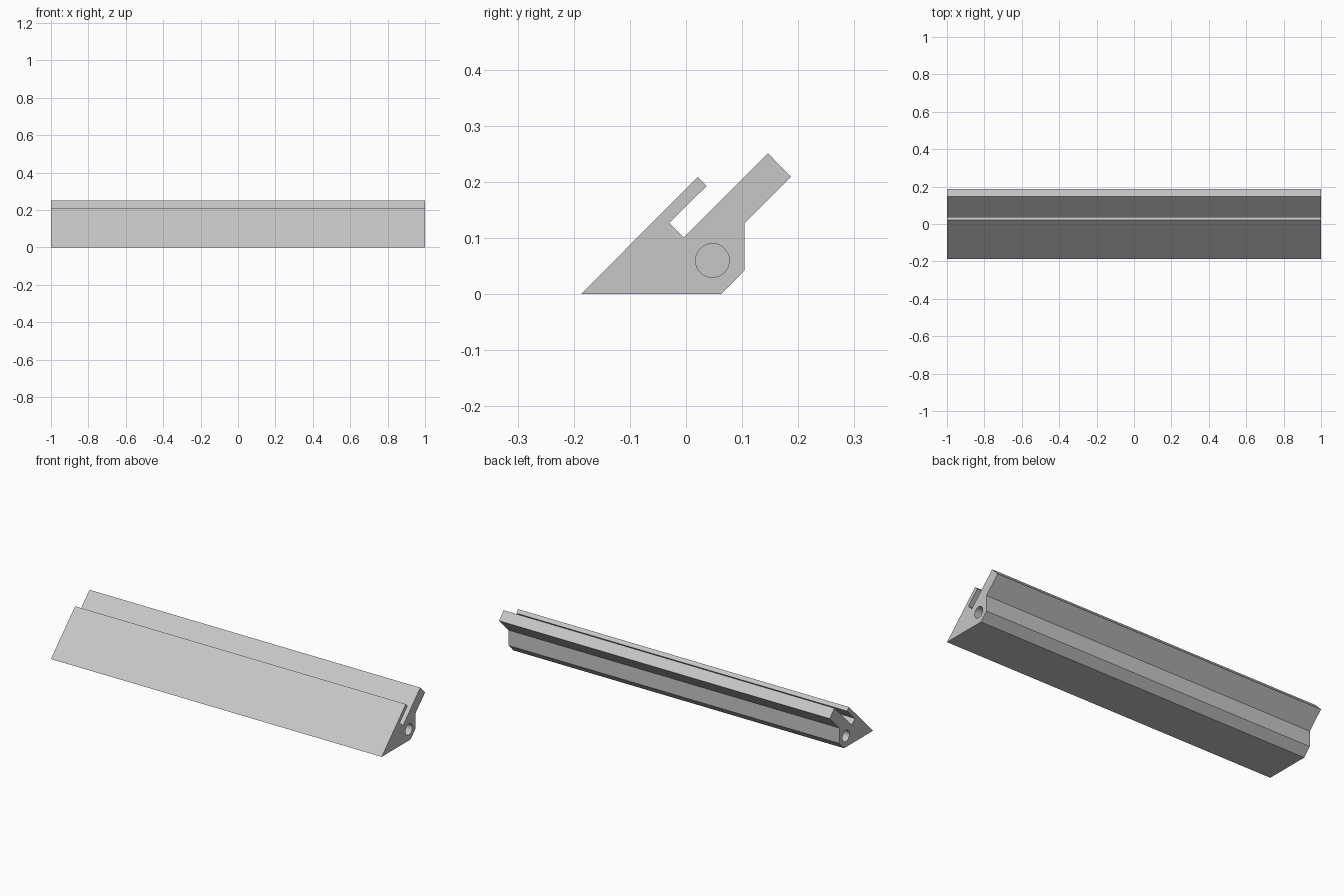
import bpy, bmesh, math

cube = bpy.data.objects.get("Cube")
if cube:
    bpy.data.objects.remove(cube, do_unlink=True)

HALF = 1.0
HOLE_Y, HOLE_Z, HOLE_R, HOLE_DEPTH = 0.047, 0.06, 0.03, 0.2

grey = bpy.data.materials.new("light grey")
grey.use_nodes = True
colour = (0.57, 0.57, 0.57, 1)
grey.diffuse_color = colour
grey.node_tree.nodes["Principled BSDF"].inputs["Base Color"].default_value = colour

# Cross-section of the rail (y, z): sloped front, slot, back tongue, chamfered foot
profile = [(-0.187, 0), (0.063, 0), (0.104, 0.042), (0.104, 0.126),
           (0.187, 0.209), (0.146, 0.251), (-0.004, 0.101), (-0.03, 0.127),
           (0.037, 0.193), (0.021, 0.209)]

bm = bmesh.new()
end = bm.faces.new([bm.verts.new((-HALF, y, z)) for y, z in profile])
extruded = bmesh.ops.extrude_face_region(bm, geom=[end])["geom"]
bmesh.ops.translate(bm, vec=(2 * HALF, 0, 0),
                    verts=[v for v in extruded if isinstance(v, bmesh.types.BMVert)])
bmesh.ops.recalc_face_normals(bm, faces=bm.faces)
mesh = bpy.data.meshes.new("slotted_rail")
bm.to_mesh(mesh)
bm.free()
mesh.materials.append(grey)
rail = bpy.data.objects.new("slotted_rail", mesh)
bpy.context.collection.objects.link(rail)

# Blind round hole in each end
for side, label in ((-1, "right"), (1, "left")):
    bpy.ops.mesh.primitive_cylinder_add(
        vertices=48, radius=HOLE_R, depth=2 * HOLE_DEPTH,
        location=(side * HALF, HOLE_Y, HOLE_Z), rotation=(0, math.pi / 2, 0))
    cutter = bpy.context.object
    cutter.name = label + "_hole_cutter"
    cutter.data.materials.append(grey)
    cutter.hide_render = True
    cut = rail.modifiers.new(label + "_hole", "BOOLEAN")
    cut.operation = "DIFFERENCE"
    cut.solver = "EXACT"
    cut.object = cutter
    bpy.ops.object.select_all(action="DESELECT")
    rail.select_set(True)
    bpy.context.view_layer.objects.active = rail
    bpy.ops.object.modifier_apply(modifier=cut.name)
    bpy.data.objects.remove(cutter, do_unlink=True)

# Smooth hole walls, crisp rail edges
bpy.ops.object.shade_smooth_by_angle(angle=math.radians(30))
